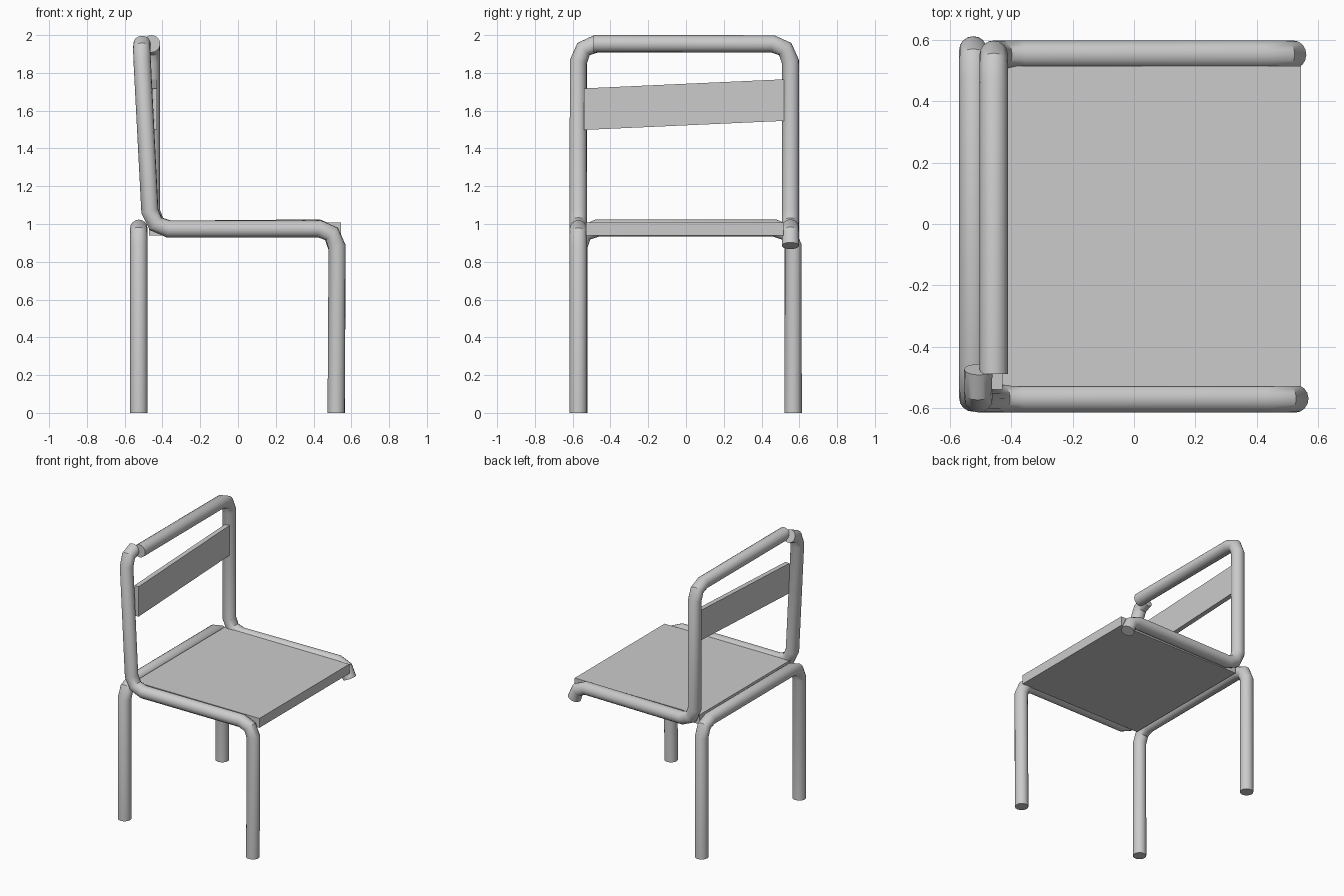
import bpy
from mathutils import Vector

if "Cube" in bpy.data.objects:
    bpy.data.objects.remove(bpy.data.objects["Cube"])

TUBE_R = 0.046
BEND = 0.095


def rounded_path(corners, trim_start=False, trim_end=False):
    """Fillet the interior corners with two-segment bends."""
    pts = [Vector(c) for c in corners]
    out = [pts[0]]
    for prev, c, nxt in zip(pts, pts[1:], pts[2:]):
        a = c + (prev - c).normalized() * BEND
        b = c + (nxt - c).normalized() * BEND
        mid = c.lerp((a + b) / 2, 0.586)
        out += [a, mid, b]
    out.append(pts[-1])
    if trim_start:
        out = out[1:]
    if trim_end:
        out = out[:-1]
    return out


def tube(name, path):
    """Round capped tube swept along a path, converted to a mesh."""
    cu = bpy.data.curves.new(name, 'CURVE')
    cu.dimensions = '3D'
    cu.bevel_depth = TUBE_R
    cu.bevel_resolution = 6
    cu.use_fill_caps = True
    sp = cu.splines.new('POLY')
    sp.points.add(len(path) - 1)
    for p, co in zip(sp.points, path):
        p.co = (*co, 1)
    ob = bpy.data.objects.new(name, cu)
    bpy.context.collection.objects.link(ob)
    bpy.ops.object.select_all(action='DESELECT')
    ob.select_set(True)
    bpy.context.view_layer.objects.active = ob
    bpy.ops.object.convert(target='MESH')
    bpy.ops.object.shade_smooth_by_angle()


def board(name, x, y, z, rise=0.0):
    """Box from ranges; rise lifts the +y end to make a slanted board."""
    bpy.ops.mesh.primitive_cube_add(size=1)
    ob = bpy.context.object
    ob.name = name
    for v in ob.data.vertices:
        i, j, k = (int(c > 0) for c in v.co)
        v.co = (x[i], y[j], z[k] + rise * j)


# Left side frame: snapped top stub, leaning post, seat rail, whole front leg
tube("near_side_frame", rounded_path([
    (-0.505, -0.40, 1.954), (-0.512, -0.57, 1.954), (-0.462, -0.57, 0.973),
    (0.525, -0.57, 0.975), (0.52, -0.57, 0)], trim_start=True))

# Right side frame: top bar, upright post, seat rail, front leg broken in its bend
tube("far_side_frame", rounded_path([
    (-0.458, -0.49, 1.954), (-0.458, 0.553, 1.954), (-0.458, 0.553, 0.972),
    (0.52, 0.553, 0.98), (0.52, 0.553, 0.5)], trim_end=True))

# Rear leg hoop
tube("rear_leg_hoop", rounded_path([
    (-0.525, -0.567, 0), (-0.525, -0.567, 0.978),
    (-0.525, 0.567, 0.978), (-0.525, 0.567, 0)]))

# Seat board and slipped back slat
board("seat", (-0.47, 0.545), (-0.53, 0.515), (0.938, 1.007))
board("back_slat", (-0.465, -0.43), (-0.54, 0.52), (1.498, 1.718), rise=0.048)
